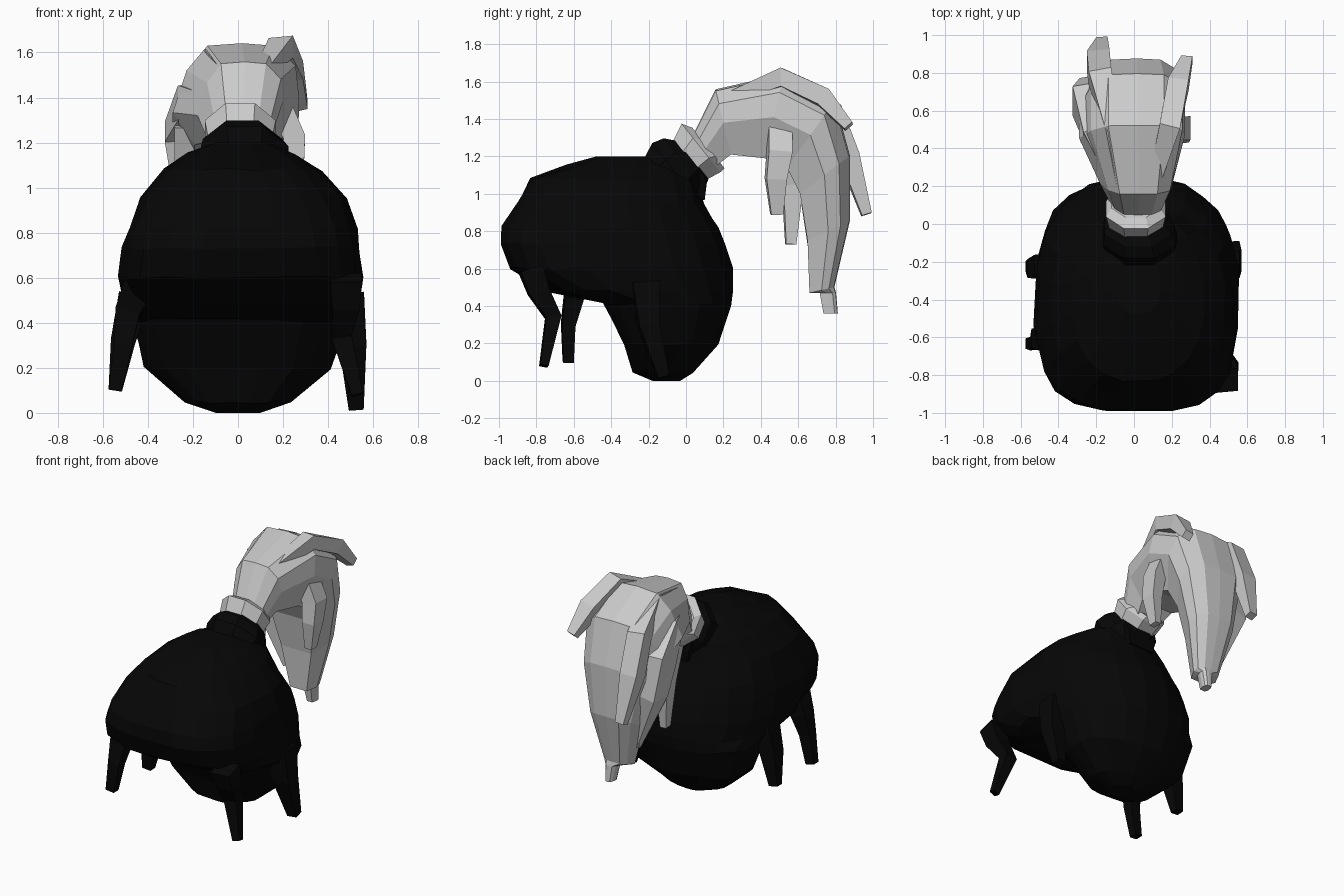
import bpy, bmesh, math, random
from mathutils import Vector

random.seed(4)
cube = bpy.data.objects.get("Cube")
if cube:
    bpy.data.objects.remove(cube, do_unlink=True)


def material(name, value):
    m = bpy.data.materials.new(name)
    m.use_nodes = True
    m.diffuse_color = (value, value, value, 1)
    bsdf = m.node_tree.nodes["Principled BSDF"]
    bsdf.inputs["Base Color"].default_value = (value, value, value, 1)
    return m


BLACK = material("black hair", 0.002)
PALE = material("pale grey hair", 0.6)


def loft(name, rings, mat):
    """Skin a list of equal-sized point rings and close both ends."""
    bm = bmesh.new()
    loops = [[bm.verts.new(p) for p in ring] for ring in rings]
    n = len(loops[0])
    for a, b in zip(loops, loops[1:]):
        for i in range(n):
            j = (i + 1) % n
            bm.faces.new((a[i], a[j], b[j], b[i]))
    bm.faces.new(loops[0][::-1])
    bm.faces.new(loops[-1])
    bmesh.ops.recalc_face_normals(bm, faces=bm.faces)
    me = bpy.data.meshes.new(name)
    bm.to_mesh(me)
    bm.free()
    me.materials.append(mat)
    ob = bpy.data.objects.new(name, me)
    bpy.context.collection.objects.link(ob)
    return ob


def lock(name, path, radii, mat, flat=1.0):
    """Tapered four-sided strand; flat scales its width across x."""
    pts = [Vector(p) for p in path]
    rings = []
    for i, p in enumerate(pts):
        t = (pts[min(i + 1, len(pts) - 1)] - pts[max(i - 1, 0)]).normalized()
        side = (Vector((1, 0, 0)) - t * t.x).normalized()
        up = t.cross(side)
        r = radii[i]
        rings.append([p + side * r * flat * a + up * r * b
                      for a, b in ((1, .8), (-1, 1), (-1, -.8), (1, -1))])
    return loft(name, rings, mat)


def tilted_ring(cx, y, z, rx, r, n=8):
    """Ring facing back and up, where the tail leaves the head."""
    u = Vector((0, -.62, .78))
    return [Vector((cx, y, z)) + Vector((rx * math.cos(a), 0, 0)) + u * r * math.sin(a)
            for a in (math.tau * (i + .5) / n for i in range(n))]


def signed_power(v, e):
    return math.copysign(abs(v) ** e, v)


# Main hair mass: z, front y, back y, half width, centre x, front roundness
levels = [(0, -.18, -.03, .10, .0, .85), (.05, -.28, .04, .24, .0, .8),
          (.2, -.34, .17, .42, .0, .75), (.41, -.44, .245, .48, .01, .7),
          (.48, -.73, .255, .52, .015, .6), (.6, -.94, .255, .545, .015, .58),
          (.73, -1.0, .22, .53, .015, .58), (.82, -.99, .18, .51, .02, .65),
          (.95, -.9, .1, .46, .025, .72), (1.08, -.83, .06, .35, .025, .82),
          (1.15, -.65, .0, .24, .02, .85), (1.2, -.48, -.15, .12, .02, .85)]
N = 20
rings = []
for k, (z, y0, y1, hw, cx, front) in enumerate(levels):
    ring = []
    for i in range(N):
        a = math.tau * (i + .5) / N
        c, s = math.cos(a), math.sin(a)
        # Boxy at the forehead, rounder at the back
        e = front if s < 0 else .93
        x = cx + hw * signed_power(c, e)
        y = (y0 + y1) / 2 + (y1 - y0) / 2 * signed_power(s, e)
        j = 0 if k in (0, len(levels) - 1) else .008
        ring.append((x + random.uniform(-j, j), y + random.uniform(-j, j),
                     z + random.uniform(-j, j)))
    rings.append(ring)
loft("hair_mass", rings, BLACK)

# Hanging strands
lock("left_front_strand", [(.48, -.83, .6), (.48, -.79, .48), (.46, -.71, .34), (.53, -.76, .08)],
     [.07, .06, .045, .025], BLACK)
lock("left_rear_strand", [(.48, -.22, .52), (.51, -.2, .3), (.525, -.12, .02)],
     [.08, .06, .033], BLACK)
lock("right_front_strand", [(-.44, -.6, .56), (-.49, -.6, .45), (-.51, -.63, .3), (-.545, -.63, .1)],
     [.07, .055, .04, .03], BLACK)
lock("right_rear_strand", [(-.46, -.22, .52), (-.51, -.23, .32), (-.545, -.22, .1)],
     [.07, .055, .03], BLACK)

# Black collar and pale tie
loft("collar", [tilted_ring(.03, -.13, 1.06, .19, .17), tilted_ring(.03, -.06, 1.12, .21, .21),
                tilted_ring(.02, -.01, 1.16, .19, .19), tilted_ring(.02, .04, 1.18, .14, .14)], BLACK)
lock("collar_flap", [(.02, .05, 1.1), (.02, .07, 1.04), (.02, .065, .97)],
     [.045, .04, .035], BLACK, 2.8)
loft("hair_tie", [tilted_ring(.01, .0, 1.16, .15, .14), tilted_ring(.01, .08, 1.245, .17, .18),
                  tilted_ring(.01, .12, 1.245, .14, .15)], PALE)

# Tail: outer (y, z), inner (y, z), half width, centre x
stations = [((.05, 1.33), (.15, 1.14), .14, .01), ((.16, 1.55), (.24, 1.21), .19, .01),
            ((.52, 1.63), (.42, 1.19), .28, -.01), ((.79, 1.49), (.54, 1.14), .28, -.01),
            ((.87, 1.2), (.61, 1.0), .25, -.01), ((.87, .85), (.65, .75), .18, .0),
            ((.79, .5), (.66, .47), .1, .01), ((.8, .47), (.715, .47), .045, .04),
            ((.81, .36), (.735, .36), .03, .045)]
section = [(-.45, 1), (.1, 1.05), (.6, 1), (.95, .6), (1, 0), (.65, -1), (-.65, -1), (-1, -.35), (-.78, .5)]
rings = []
for outer, inner, hw, cx in stations:
    o, i = Vector((0, *outer)), Vector((0, *inner))
    rings.append([(o + i) / 2 + (o - i) / 2 * t + Vector((cx + hw * u, 0, 0)) for u, t in section])
loft("tail", rings, PALE)

# Loose locks on the tail
lock("tail_ridge", [(.1, .2, 1.5), (.19, .52, 1.62), (.235, .74, 1.51), (.28, .87, 1.36)],
     [.03, .055, .055, .03], PALE)
lock("tail_top_lock", [(-.06, .2, 1.52), (-.11, .5, 1.58), (-.18, .78, 1.44), (-.19, .87, 1.2), (-.17, .965, .89)],
     [.03, .04, .06, .06, .03], PALE)
lock("tail_right_panel", [(-.12, .24, 1.38), (-.22, .48, 1.38), (-.27, .66, 1.25), (-.24, .7, 1.0), (-.1, .7, .6)],
     [.04, .09, .1, .09, .03], PALE, .55)
lock("tail_left_lock", [(.19, .5, 1.36), (.25, .5, 1.22), (.25, .48, 1.08), (.23, .485, .89)],
     [.07, .07, .06, .035], PALE, .7)
lock("tail_right_lock", [(-.22, .52, 1.28), (-.24, .57, 1.05), (-.23, .56, .73)],
     [.09, .06, .03], PALE, .7)
